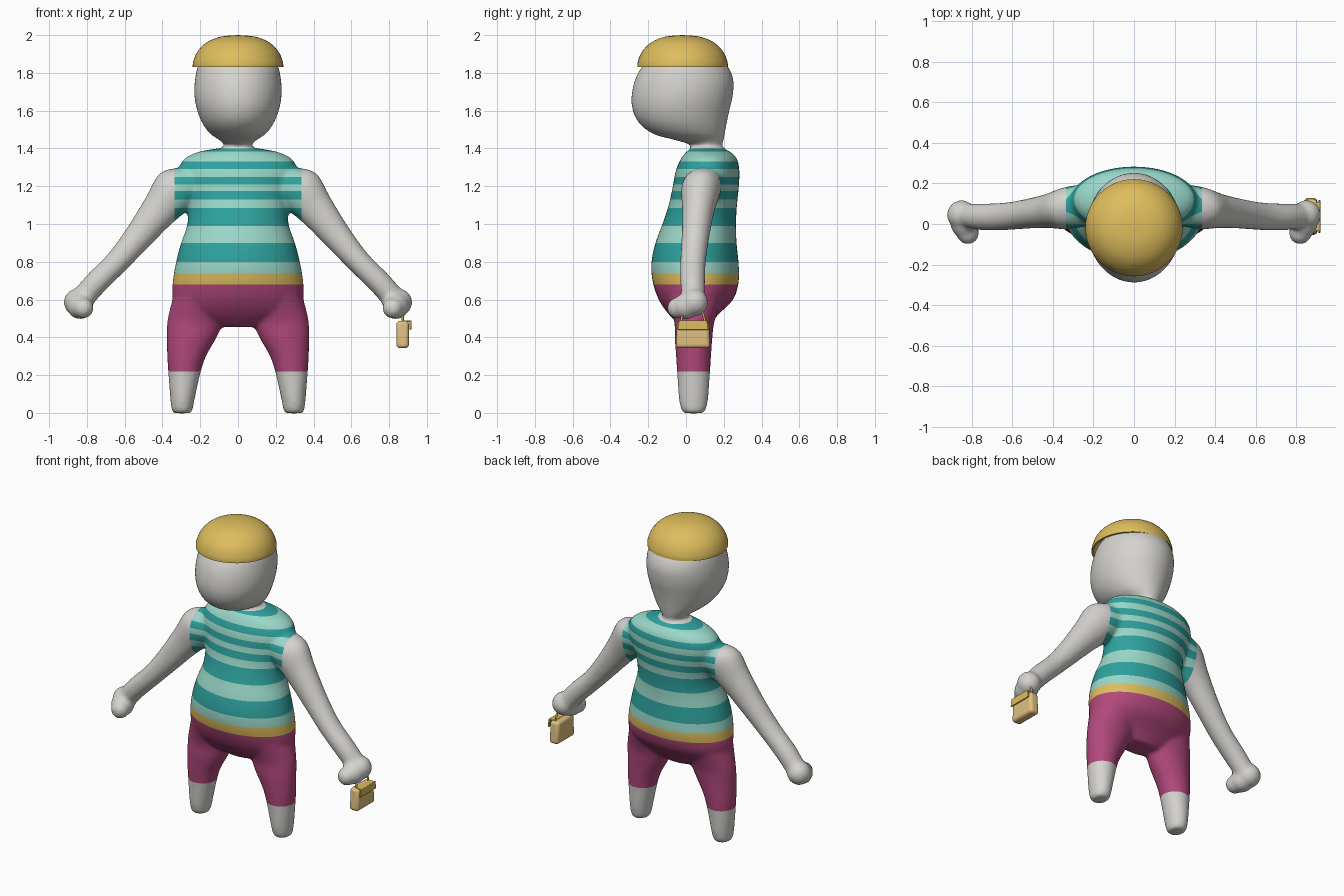
import bpy, bmesh, math
from mathutils import Vector

cube = bpy.data.objects.get("Cube")
if cube:
    bpy.data.objects.remove(cube, do_unlink=True)


def material(name, rgb):
    m = bpy.data.materials.new(name)
    m.use_nodes = True
    m.diffuse_color = (*rgb, 1)
    m.node_tree.nodes["Principled BSDF"].inputs["Base Color"].default_value = (*rgb, 1)
    return m


skin = material("pale grey skin", (0.66, 0.65, 0.62))
dark = material("dark teal stripe", (0.027, 0.36, 0.34))
light = material("light teal stripe", (0.32, 0.68, 0.58))
gold = material("gold", (0.73, 0.51, 0.11))
pink = material("magenta cloth", (0.44, 0.065, 0.20))
tan = material("tan leather", (0.75, 0.53, 0.22))


def make_object(name, bm, mats):
    mesh = bpy.data.meshes.new(name)
    bmesh.ops.recalc_face_normals(bm, faces=bm.faces[:])
    bm.to_mesh(mesh)
    bm.free()
    obj = bpy.data.objects.new(name, mesh)
    bpy.context.collection.objects.link(obj)
    for m in mats:
        mesh.materials.append(m)
    return obj


def smooth_path(stations, steps=4):
    """Catmull-Rom interpolation through the stations."""
    p = [Vector(s) for s in stations]
    p = [p[0]] + p + [p[-1]]
    out = []
    for a, b, c, d in zip(p, p[1:], p[2:], p[3:]):
        for i in range(steps):
            t = i / steps
            out.append(b + (c - a) * (t / 2) + (a * 2 - b * 5 + c * 4 - d) * (t * t / 2)
                       + (b * 3 - a - c * 3 + d) * (t ** 3 / 2))
    return out + [p[-1]]


def loft(bm, stations, side=1, tilt=0, sides=40):
    """Closed tube of ellipses; a station is x, y, z, radius across, radius deep."""
    rings = []
    for x, y, z, ra, rb in smooth_path(stations):
        ring = []
        for k in range(sides):
            a = math.tau * k / sides
            u = ra * math.cos(a)
            ring.append(bm.verts.new((side * (x + u * math.cos(tilt)),
                                      y + rb * math.sin(a), z + u * math.sin(tilt))))
        rings.append(ring)
    for r, s in zip(rings, rings[1:]):
        for k in range(sides):
            j = (k + 1) % sides
            bm.faces.new((r[k], r[j], s[j], s[k]))
    bm.faces.new(rings[0])
    bm.faces.new(rings[-1])


def upright(rows):
    """Rows of height, half width, front y, back y become loft stations."""
    return [(0, (f + b) / 2, z, w, (b - f) / 2) for z, w, f, b in rows]


# Body volumes: torso, head, then mirrored legs, arms and hands
body = bmesh.new()
loft(body, upright([
    (0.455, 0.12, -0.02, 0.12), (0.52, 0.29, -0.09, 0.17), (0.60, 0.345, -0.145, 0.25),
    (0.70, 0.345, -0.178, 0.28), (0.80, 0.328, -0.183, 0.278), (0.90, 0.302, -0.162, 0.268),
    (1.00, 0.268, -0.125, 0.265), (1.10, 0.27, -0.092, 0.27), (1.20, 0.30, -0.07, 0.28),
    (1.28, 0.315, -0.055, 0.283), (1.34, 0.29, -0.03, 0.272), (1.375, 0.23, -0.005, 0.245),
    (1.392, 0.16, 0.015, 0.215), (1.405, 0.07, 0.03, 0.195)]))
loft(body, upright([
    (1.33, 0.075, 0.03, 0.19), (1.41, 0.07, 0.035, 0.19), (1.445, 0.10, -0.06, 0.20),
    (1.475, 0.145, -0.17, 0.205), (1.53, 0.187, -0.245, 0.215), (1.60, 0.216, -0.282, 0.23),
    (1.68, 0.231, -0.288, 0.248), (1.77, 0.227, -0.268, 0.25), (1.85, 0.205, -0.22, 0.21),
    (1.93, 0.13, -0.14, 0.12)]))
for side in (1, -1):
    loft(body, [
        (0.17, 0.05, 0.66, 0.16, 0.17), (0.22, 0.045, 0.50, 0.152, 0.11),
        (0.245, 0.04, 0.40, 0.132, 0.10), (0.272, 0.04, 0.30, 0.103, 0.093),
        (0.284, 0.04, 0.21, 0.085, 0.087), (0.294, 0.04, 0.07, 0.064, 0.077),
        (0.296, 0.04, 0.01, 0.054, 0.062), (0.296, 0.04, -0.002, 0.04, 0.045)], side)
    loft(body, [
        (0.20, 0.10, 1.23, 0.10, 0.10), (0.32, 0.08, 1.185, 0.125, 0.105),
        (0.42, 0.065, 1.07, 0.098, 0.085), (0.53, 0.05, 0.93, 0.077, 0.073),
        (0.64, 0.037, 0.80, 0.064, 0.068), (0.75, 0.035, 0.69, 0.063, 0.066),
        (0.82, 0.04, 0.61, 0.062, 0.06)], side, math.pi / 4)
    # Hand: rounded palm with a thumb lobe pointing forward
    for centre, radius in (((0.85, 0.045, 0.585), 0.073), ((0.835, 0.0, 0.565), 0.07),
                           ((0.82, -0.045, 0.555), 0.056)):
        ball = bmesh.ops.create_uvsphere(body, u_segments=24, v_segments=16, radius=radius)
        bmesh.ops.translate(body, verts=ball["verts"],
                            vec=(side * centre[0], centre[1], centre[2]))
figure = make_object("body", body, [skin, dark, light, gold, pink])

# Fuse the volumes into one smooth skin
fuse = figure.modifiers.new("fuse", 'REMESH')
fuse.mode = 'VOXEL'
fuse.voxel_size = 0.0115
relax = figure.modifiers.new("relax", 'SMOOTH')
relax.factor = 0.5
relax.iterations = 9
graph = bpy.context.evaluated_depsgraph_get()
fused = bpy.data.meshes.new_from_object(figure.evaluated_get(graph))
figure.modifiers.clear()

# Clothing bands: upper height of each band and its material slot
SKIN, DARK, LIGHT, GOLD, PINK = range(5)
bands = [(0.22, SKIN), (0.68, PINK), (0.74, GOLD), (0.80, LIGHT), (0.90, DARK),
         (0.99, LIGHT), (1.085, DARK), (1.13, LIGHT), (1.175, DARK), (1.21, LIGHT),
         (1.25, DARK), (1.29, LIGHT), (1.33, DARK), (1.385, LIGHT), (1.40, DARK)]
SLEEVE = 0.335
bm = bmesh.new()
bm.from_mesh(fused)
cuts = [((0, 0, z), (0, 0, 1)) for z, _ in bands]
cuts += [((s * SLEEVE, 0, 0), (1, 0, 0)) for s in (1, -1)]
for point, normal in cuts:
    bmesh.ops.bisect_plane(bm, geom=bm.verts[:] + bm.edges[:] + bm.faces[:],
                           dist=0.0001, plane_co=point, plane_no=normal)
for f in bm.faces:
    c = f.calc_center_median()
    arm = abs(c.x) > 0.41 or (abs(c.x) > SLEEVE and c.z > 0.85)
    f.material_index = SKIN if arm else next((m for z, m in bands if c.z < z), SKIN)
    f.smooth = True
bm.to_mesh(figure.data)
bm.free()
bpy.data.meshes.remove(fused)


def shade(obj, angle=40):
    bpy.ops.object.select_all(action='DESELECT')
    obj.select_set(True)
    bpy.context.view_layer.objects.active = obj
    bpy.ops.object.shade_smooth_by_angle(angle=math.radians(angle))


# Cap: a hollow dome turned from a profile
bm = bmesh.new()
outer = smooth_path([(0.0, 2.0), (0.09, 1.992), (0.165, 1.962), (0.215, 1.912),
                     (0.237, 1.86), (0.24, 1.83)])
inner = [(0.228, 1.83), (0.222, 1.87), (0.19, 1.92), (0.0, 1.97)]
verts = [bm.verts.new((p[0], 0, p[1])) for p in outer + [Vector(q) for q in inner]]
edges = [bm.edges.new(pair) for pair in zip(verts, verts[1:])]
bmesh.ops.spin(bm, geom=verts + edges, cent=(0, 0, 0), axis=(0, 0, 1),
               angle=math.tau, steps=48)
bmesh.ops.remove_doubles(bm, verts=bm.verts[:], dist=0.0005)
bmesh.ops.translate(bm, verts=bm.verts[:], vec=(0, -0.018, 0))
shade(make_object("cap", bm, [gold]))


def soft_box(name, centre, size, mat, bevel, taper=1.0):
    bm = bmesh.new()
    bmesh.ops.create_cube(bm, size=1)
    for v in bm.verts:
        narrow = taper if v.co.z > 0 else 1
        v.co = Vector((v.co.x * size[0], v.co.y * size[1] * narrow, v.co.z * size[2]))
        v.co += Vector(centre)
    obj = make_object(name, bm, [mat])
    b = obj.modifiers.new("soft edges", 'BEVEL')
    b.width = bevel
    b.segments = 4
    shade(obj)


# Handbag hanging from the left hand
soft_box("bag_body", (0.872, 0.037, 0.415), (0.066, 0.185, 0.145), tan, 0.02, 0.9)
soft_box("bag_flap", (0.914, 0.037, 0.465), (0.01, 0.165, 0.05), gold, 0.004, 0.9)
soft_box("bag_hinge", (0.893, 0.037, 0.486), (0.04, 0.14, 0.008), gold, 0.003)

# Bag handle: a bent tube looped through the hand
curve = bpy.data.curves.new("bag_handle", 'CURVE')
curve.dimensions = '3D'
curve.bevel_depth = 0.006
curve.bevel_resolution = 3
line = curve.splines.new('POLY')
line.points.add(12)
for i, p in enumerate(line.points):
    a = math.pi * i / 12
    p.co = (0.872, 0.037 - 0.062 * math.cos(a), 0.48 + 0.085 * math.sin(a), 1)
curve.materials.append(gold)
handle = bpy.data.objects.new("bag_handle", curve)
bpy.context.collection.objects.link(handle)
